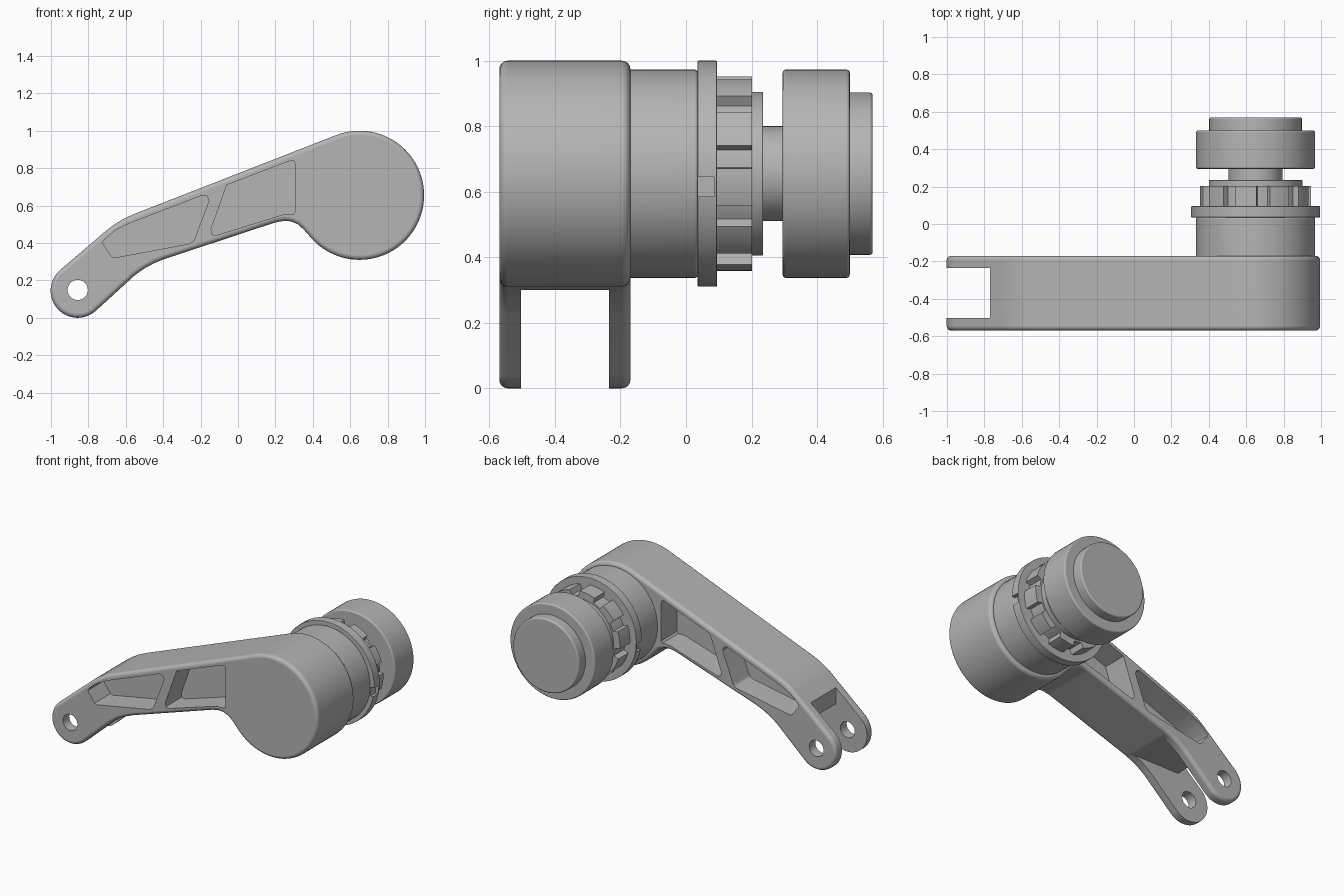
import bpy, bmesh
from math import sin, cos, radians

cube = bpy.data.objects.get("Cube")
if cube:
    bpy.data.objects.remove(cube, do_unlink=True)

grey = bpy.data.materials.new("satin_grey")
grey.use_nodes = True
colour = (0.46, 0.46, 0.46, 1)
grey.diffuse_color = colour
grey.node_tree.nodes["Principled BSDF"].inputs["Base Color"].default_value = colour

CX, CZ = 0.65, 0.655      # axis of the hub, running along y
PX, PZ = -0.857, 0.145    # pivot of the fork


def arc(x, z, r, start, end, n):
    """Points on an arc in the xz plane, angles in degrees."""
    angles = [radians(start + (end - start) * i / n) for i in range(n + 1)]
    return [(x + r * cos(a), z + r * sin(a)) for a in angles]


def circle(r, x=CX, z=CZ, n=72):
    return arc(x, z, r, 0, 360, n)[:-1]


def prism(name, points, y0, y1, bevel=0.0, segments=3):
    """Extrude an xz outline along y and round the rims of both ends."""
    bm = bmesh.new()
    ends = [[bm.verts.new((x, y, z)) for x, z in points] for y in (y0, y1)]
    caps = [bm.faces.new(end) for end in ends]
    n = len(points)
    for i in range(n):
        j = (i + 1) % n
        bm.faces.new((ends[0][i], ends[0][j], ends[1][j], ends[1][i]))
    bmesh.ops.recalc_face_normals(bm, faces=bm.faces)
    if bevel:
        rim = [e for cap in caps for e in cap.edges]
        bmesh.ops.bevel(bm, geom=rim, offset=bevel, segments=segments,
                        profile=0.5, affect='EDGES', clamp_overlap=False)
    mesh = bpy.data.meshes.new(name)
    bm.to_mesh(mesh)
    bm.free()
    mesh.materials.append(grey)
    obj = bpy.data.objects.new(name, mesh)
    bpy.context.collection.objects.link(obj)
    return obj


def select(obj):
    bpy.ops.object.select_all(action='DESELECT')
    obj.select_set(True)
    bpy.context.view_layer.objects.active = obj


def cut(obj, points, y0, y1):
    """Subtract a prism from the object."""
    cutter = prism("cutter", points, y0, y1)
    cutter.hide_render = True
    mod = obj.modifiers.new("cut", 'BOOLEAN')
    mod.operation = 'DIFFERENCE'
    mod.solver = 'EXACT'
    mod.object = cutter
    select(obj)
    bpy.ops.object.modifier_apply(modifier=mod.name)
    bpy.data.objects.remove(cutter, do_unlink=True)


def finish(obj):
    select(obj)
    bpy.ops.object.shade_smooth_by_angle(angle=radians(38))
    mod = obj.modifiers.new("flat_faces", 'WEIGHTED_NORMAL')
    mod.keep_sharp = True


# Lever arm: round head, bent beam and rounded pivot end
outline = arc(CX, CZ, 0.345, 111, -141, 64)
outline += [(0.35, 0.473), (0.32, 0.5), (0.285, 0.515), (0.25, 0.519), (0.2, 0.51)]
outline += [(-0.4, 0.312), (-0.45, 0.291), (-0.5, 0.264), (-0.55, 0.229)]
outline += arc(PX, PZ, 0.145, -48, -230, 36)
outline += [(-0.7, 0.47), (-0.66, 0.5), (-0.61, 0.53), (-0.56, 0.553)]
arm = prism("lever_arm", outline, -0.57, -0.17, 0.025, 4)

# Weight-saving pockets on both faces, leaving a web and a slanted rib
pockets = [
    [(-0.725, 0.4), (-0.715, 0.417), (-0.66, 0.465), (-0.58, 0.505), (-0.19, 0.655),
     (-0.165, 0.65), (-0.155, 0.625), (-0.235, 0.415), (-0.255, 0.397), (-0.655, 0.322),
     (-0.675, 0.327)],
    [(-0.06, 0.71), (0.28, 0.84), (0.3, 0.838), (0.306, 0.82), (0.306, 0.565),
     (0.295, 0.553), (0.24, 0.552), (-0.12, 0.44), (-0.14, 0.447), (-0.144, 0.475)],
]
for pocket in pockets:
    cut(arm, pocket, -0.6, -0.4)
    cut(arm, pocket, -0.34, -0.1)

# Fork slot and pivot hole
cut(arm, [(-1.1, -0.1), (-0.4, -0.1), (-0.4, 0.3), (-0.77, 0.3), (-0.77, 0.6), (-1.1, 0.6)],
    -0.503, -0.235)
cut(arm, circle(0.054, PX, PZ + 0.004, 32), -0.7, 0)
finish(arm)

# Flange with a notch on each side
flange = prism("flange", circle(0.345), 0.035, 0.095, 0.004, 2)
for side in (-1, 1):
    x0, x1 = CX + side * 0.318, CX + side * 0.4
    cut(flange, [(x0, 0.585), (x1, 0.585), (x1, 0.645), (x0, 0.645)], 0.02, 0.085)
finish(flange)

# Castellated ring
teeth = []
for i in range(10):
    middle = 28 + 36 * i
    teeth += arc(CX, CZ, 0.297, middle - 11, middle + 11, 6)
    teeth += arc(CX, CZ, 0.262, middle + 12, middle + 24, 4)
finish(prism("castellated_ring", teeth, 0.09, 0.202))

# Remaining turned parts along the axis: radius, start, end, edge rounding
turned = {
    "neck": (0.318, -0.18, 0.037, 0.01),
    "washer": (0.25, 0.198, 0.235, 0.004),
    "shaft": (0.145, 0.225, 0.3, 0),
    "cap": (0.318, 0.295, 0.5, 0.01),
    "cap_end": (0.248, 0.49, 0.57, 0.01),
}
for name, (radius, y0, y1, bevel) in turned.items():
    finish(prism(name, circle(radius), y0, y1, bevel))
